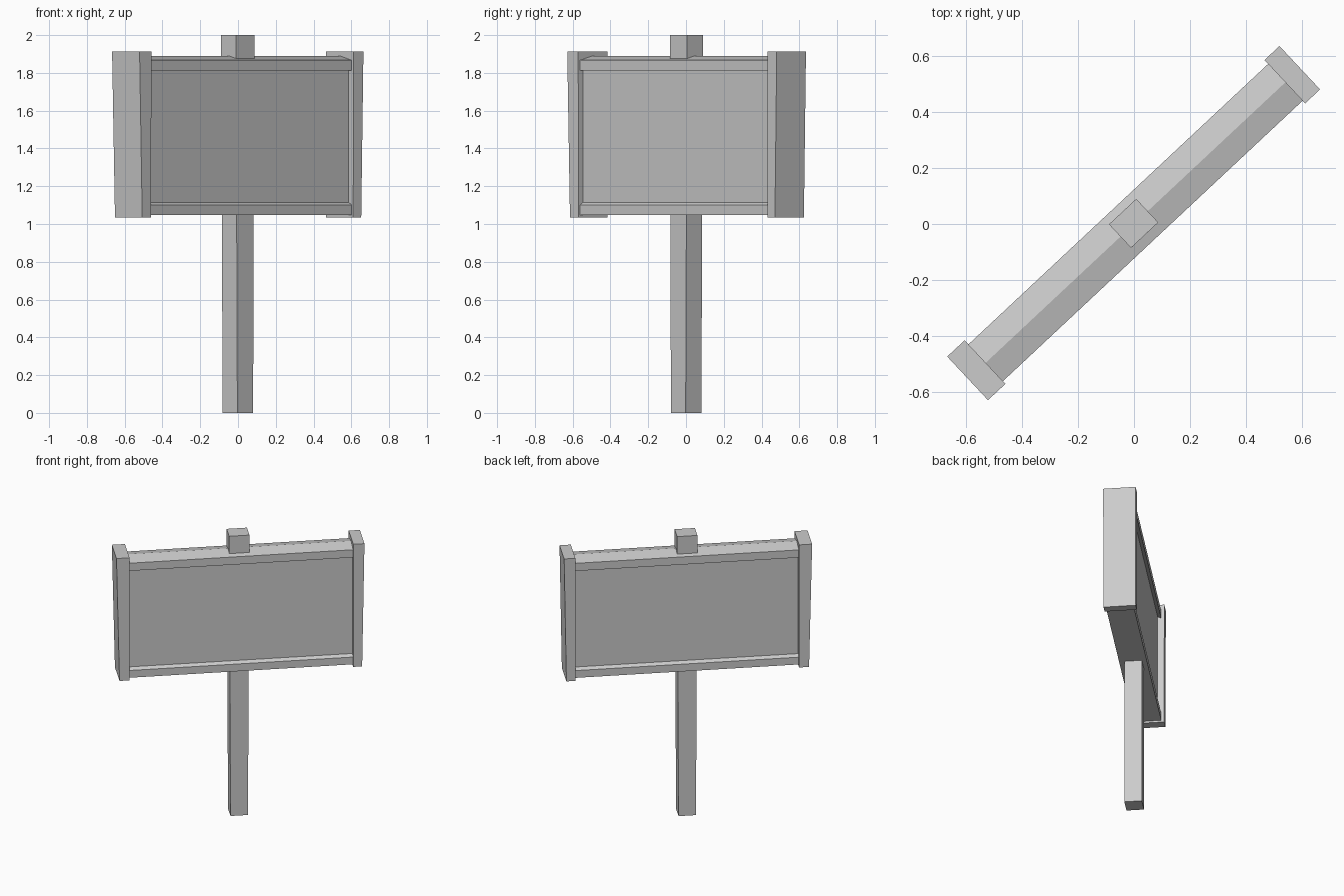
import bpy, bmesh, math

cube = bpy.data.objects.get("Cube")
if cube:
    bpy.data.objects.remove(cube, do_unlink=True)

TURN = math.radians(43.1)  # the sign stands diagonally

grey = bpy.data.materials.new("plain grey")
grey.use_nodes = True
colour = (0.6, 0.6, 0.6, 1)
grey.diffuse_color = colour
grey.node_tree.nodes["Principled BSDF"].inputs["Base Color"].default_value = colour


def finish(name, bm):
    bmesh.ops.recalc_face_normals(bm, faces=bm.faces)
    mesh = bpy.data.meshes.new(name)
    bm.to_mesh(mesh)
    bm.free()
    mesh.materials.append(grey)
    obj = bpy.data.objects.new(name, mesh)
    obj.rotation_euler.z = TURN
    bpy.context.collection.objects.link(obj)
    return obj


def tapered_box(name, bottom, top, z0, z1):
    """Box between two rectangles given as (x0, x1, y0, y1)."""
    bm = bmesh.new()
    bmesh.ops.create_cube(bm, size=1)
    for v in bm.verts:
        rect = top if v.co.z > 0 else bottom
        v.co = (rect[v.co.x > 0], rect[2 + (v.co.y > 0)], z1 if v.co.z > 0 else z0)
    return finish(name, bm)


def extrude_profile(name, half, x0, x1):
    """Mirror a half outline (y, z) and sweep it along x."""
    outline = half + [(-y, z) for y, z in reversed(half) if y > 0]
    bm = bmesh.new()
    face = bm.faces.new([bm.verts.new((x0, y, z)) for y, z in outline])
    swept = bmesh.ops.extrude_face_region(bm, geom=[face])["geom"]
    verts = [g for g in swept if isinstance(g, bmesh.types.BMVert)]
    bmesh.ops.translate(bm, verts=verts, vec=(x1 - x0, 0, 0))
    return finish(name, bm)


# Pole, a little wider towards its top
tapered_box("pole", (-0.057, 0.057, -0.056, 0.058),
            (-0.066, 0.067, -0.055, 0.06), 0, 2)

# Board with recessed panel, rails above and below, and a ridged top
board = [(0, 1.048), (0.09, 1.048), (0.09, 1.1), (0.067, 1.115),
         (0.067, 1.822), (0.09, 1.812), (0.09, 1.867), (0, 1.89)]
extrude_profile("sign_board", board, -0.74, 0.75)

# End posts, tapering on the outside
tapered_box("end_post_right", (-0.79, -0.725, -0.102, 0.109),
            (-0.81, -0.725, -0.103, 0.11), 1.035, 1.912)
tapered_box("end_post_left", (0.74, 0.798, -0.102, 0.108),
            (0.74, 0.813, -0.103, 0.109), 1.035, 1.912)
